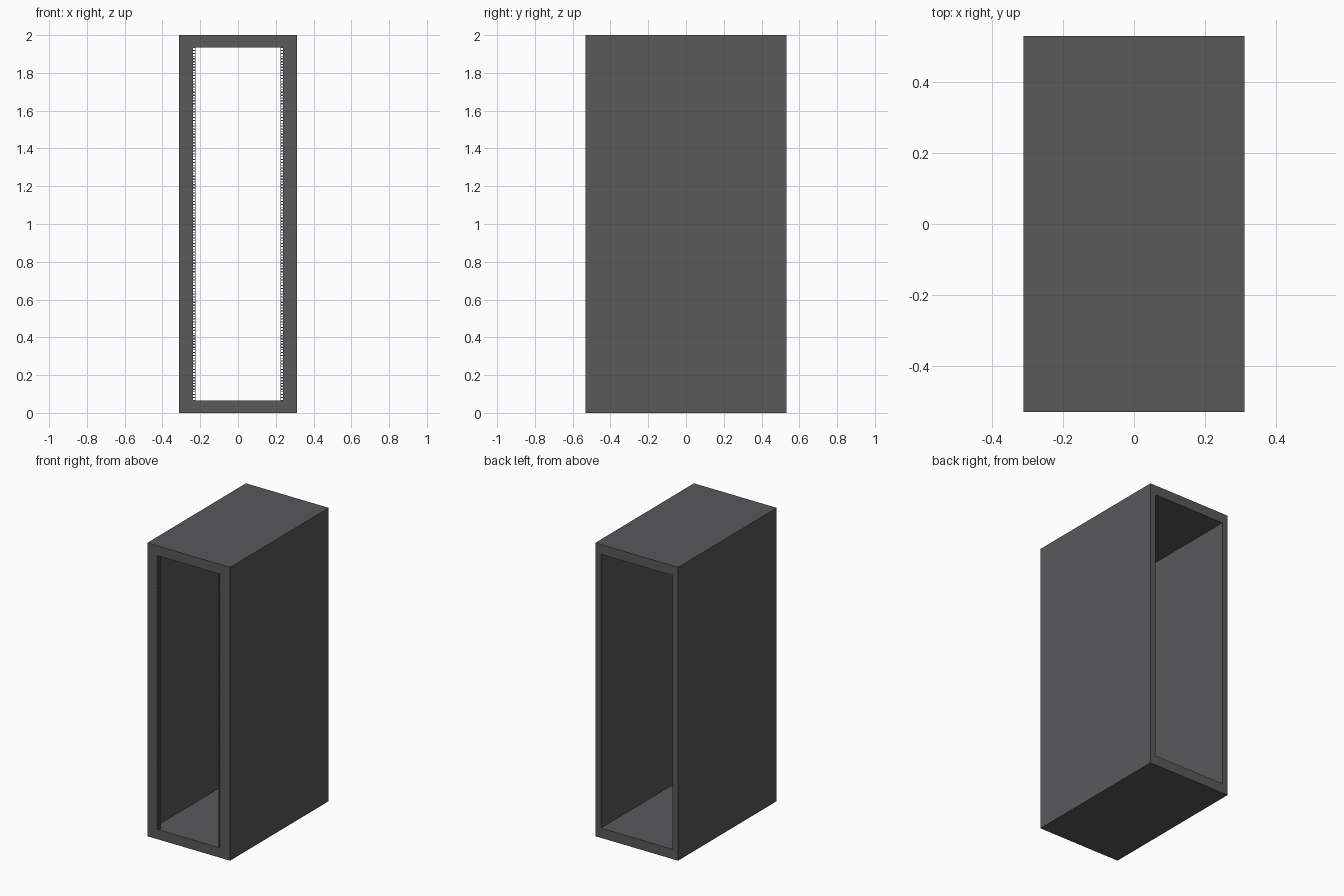
import bpy, bmesh

if "Cube" in bpy.data.objects:
    bpy.data.objects.remove(bpy.data.objects["Cube"])

W, D, H = 0.624, 1.062, 2.0      # outer size
IN_X, IN_Z = 0.27, 0.0666        # inner half width, floor/roof thickness
UNIT = 0.04445                   # height of one rack unit
UNITS = 42
HOLE = 0.0095                    # square mounting hole
HOLE_X = 0.2325
RAIL_IN, RAIL_T = 0.225, 0.025

dark = bpy.data.materials.new("dark_grey")
dark.diffuse_color = (0.1, 0.1, 0.105, 1)
dark.use_nodes = True
dark.node_tree.nodes["Principled BSDF"].inputs["Base Color"].default_value = dark.diffuse_color


def finish(bm, name):
    mesh = bpy.data.meshes.new(name)
    bmesh.ops.recalc_face_normals(bm, faces=bm.faces)
    bm.to_mesh(mesh)
    bm.free()
    mesh.materials.append(dark)
    ob = bpy.data.objects.new(name, mesh)
    bpy.context.collection.objects.link(ob)
    return ob


def extrude_y(bm, depth):
    """Turn a flat front sheet into a solid of the given depth."""
    ext = bmesh.ops.extrude_face_region(bm, geom=bm.faces[:], use_keep_orig=True)
    moved = [g for g in ext["geom"] if isinstance(g, bmesh.types.BMVert)]
    bmesh.ops.translate(bm, verts=moved, vec=(0, depth, 0))


# Cabinet shell: rectangular ring open at front and back
bm = bmesh.new()
outer = [(-W/2, 0), (W/2, 0), (W/2, H), (-W/2, H)]
inner = [(-IN_X, IN_Z), (IN_X, IN_Z), (IN_X, H - IN_Z), (-IN_X, H - IN_Z)]
vo = [bm.verts.new((x, -D/2, z)) for x, z in outer]
vi = [bm.verts.new((x, -D/2, z)) for x, z in inner]
for i in range(4):
    j = (i + 1) % 4
    bm.faces.new((vo[i], vo[j], vi[j], vi[i]))
extrude_y(bm, D)
finish(bm, "cabinet_shell")

# Mounting rail: perforated strip with three square holes per rack unit
xs = [RAIL_IN, HOLE_X - HOLE/2, HOLE_X + HOLE/2, IN_X]
zs = [IN_Z]
for u in range(UNITS):
    for c in (0.00635, 0.022225, 0.0381):
        zc = IN_Z + u * UNIT + c
        zs += [zc - HOLE/2, zc + HOLE/2]
zs.append(H - IN_Z)

bm = bmesh.new()
grid = [[bm.verts.new((x, -D/2, z)) for x in xs] for z in zs]
for r in range(len(zs) - 1):
    for c in range(3):
        if c == 1 and r % 2 == 1:
            continue             # leave the hole open
        bm.faces.new((grid[r][c], grid[r][c+1], grid[r+1][c+1], grid[r+1][c]))
extrude_y(bm, RAIL_T)
rail = finish(bm, "mounting_rails")
rail.modifiers.new("both_sides", 'MIRROR').use_mirror_merge = False
